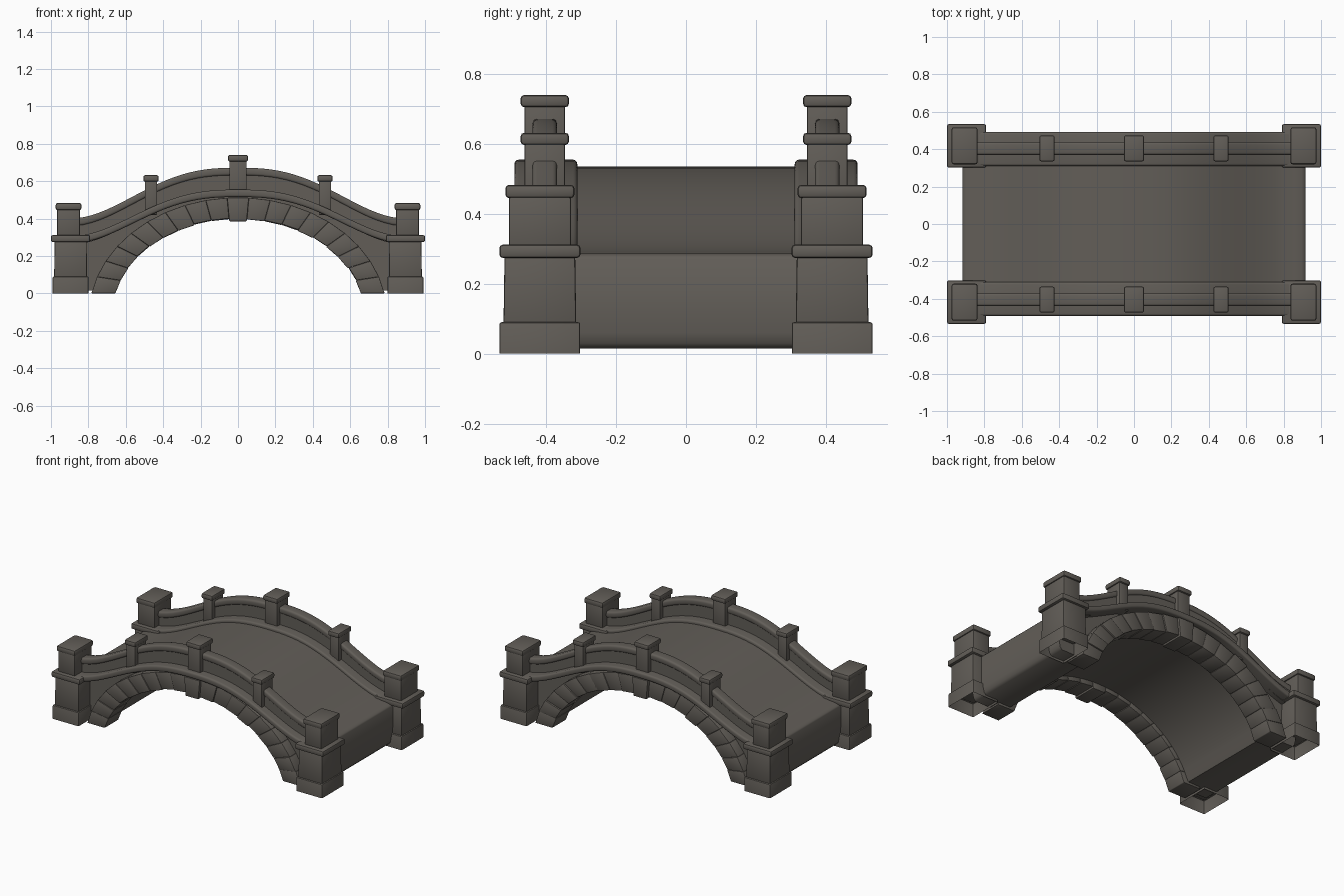
import bpy, bmesh, math, random

random.seed(4)
if "Cube" in bpy.data.objects:
    bpy.data.objects.remove(bpy.data.objects["Cube"], do_unlink=True)

stone = bpy.data.materials.new("dark_stone")
stone.use_nodes = True
COLOUR = (0.122, 0.111, 0.097, 1)
stone.diffuse_color = COLOUR
stone.node_tree.nodes["Principled BSDF"].inputs["Base Color"].default_value = COLOUR


def finish(bm, name, angle=35):
    bmesh.ops.recalc_face_normals(bm, faces=bm.faces)
    mesh = bpy.data.meshes.new(name)
    bm.to_mesh(mesh)
    bm.free()
    mesh.materials.append(stone)
    for p in mesh.polygons:
        p.use_smooth = True
    mesh.set_sharp_from_angle(angle=math.radians(angle))
    ob = bpy.data.objects.new(name, mesh)
    bpy.context.collection.objects.link(ob)


def hull_block(name, low, high, bevel, open_bottom=False):
    """Block between two four-cornered loops, with worn edges."""
    bm = bmesh.new()
    a = [bm.verts.new(p) for p in low]
    b = [bm.verts.new(p) for p in high]
    bottom = bm.faces.new(a)
    bm.faces.new(b)
    for i in range(4):
        j = (i + 1) % 4
        bm.faces.new((a[i], a[j], b[j], b[i]))
    edges = [e for e in bm.edges if not (open_bottom and e in bottom.edges[:])]
    if open_bottom:
        bm.faces.remove(bottom)
    bmesh.ops.recalc_face_normals(bm, faces=bm.faces)
    bmesh.ops.bevel(bm, geom=edges, offset=bevel, segments=2, profile=0.5, affect='EDGES')
    finish(bm, name)


def block(name, x, y, z0, z1, w, d, bevel=0.008, taper=1.0, open_bottom=False):
    def loop(z, s):
        return [(x + i * w * s / 2, y + j * d * s / 2, z)
                for i, j in ((-1, -1), (1, -1), (1, 1), (-1, 1))]
    hull_block(name, loop(z0, 1), loop(z1, taper), bevel, open_bottom)


def sweep(name, section, height, x_end, y, steps=40):
    """Run a (y, z) section along a humped line."""
    bm = bmesh.new()
    rings = []
    for i in range(steps + 1):
        x = -x_end + 2 * x_end * i / steps
        rings.append([bm.verts.new((x, y + dy, height(x) + dz)) for dy, dz in section])
    n = len(section)
    for r, s in zip(rings, rings[1:]):
        for k in range(n):
            bm.faces.new((r[k], r[(k + 1) % n], s[(k + 1) % n], s[k]))
    bm.faces.new(rings[0])
    bm.faces.new(rings[-1])
    finish(bm, name)


def rounded(w, h, r):
    """Rounded rectangle hanging below its top line."""
    pts = []
    for cy, cz, start in ((1, 0, 0), (-1, 0, 90), (-1, 1, 180), (1, 1, 270)):
        for k in range(4):
            a = math.radians(start + 30 * k)
            pts.append((cy * (w / 2 - r) + r * math.cos(a),
                        -r - cz * (h - 2 * r) + r * math.sin(a)))
    return pts


def hump(x):
    return (1 + math.cos(math.pi * min(abs(x) / 0.9, 1) ** 1.3)) / 2


def ledge_top(x):
    return 0.305 + 0.25 * hump(x)


def rail_top(x):
    return 0.40 + 0.272 * hump(x)


def arch(grow, t):
    """Point on the arch; grow 0 is the inner face, 1 the outer; t is -1 to 1."""
    a, b, c = 0.678 + 0.117 * grow, 0.52 + 0.11 * grow, -0.12
    end = math.pi / 2 - math.asin(-c / b)
    return a * math.sin(t * end), c + b * math.cos(t * end)


# Bridge body: humped deck, upright ends with softened corners, smooth vault below
half = [(x, ledge_top(x) - 0.02) for x in [0.8 * i / 18 for i in range(19)]]
half += [(0.86, 0.291), (0.895, 0.286), (0.911, 0.28), (0.917, 0.272),
         (0.917, 0.12), (0.914, 0.06), (0.907, 0.03), (0.893, 0.015)]
outline = [(-x, z) for x, z in reversed(half[1:])] + half
outline += [(x, max(z, 0.015)) for x, z in (arch(0.25, 1 - i / 18) for i in range(37))]
bm = bmesh.new()
front = [bm.verts.new((x, -0.4, z)) for x, z in outline]
back = [bm.verts.new((x, 0.4, z)) for x, z in outline]
for i in range(len(outline)):
    j = (i + 1) % len(outline)
    bm.faces.new((front[i], front[j], back[j], back[i]))
caps = [bm.faces.new(front), bm.faces.new(back)]
bmesh.ops.triangulate(bm, faces=caps)
finish(bm, "bridge_body", 50)

STONES = 19
for side, sy in (("front", -1), ("back", 1)):
    y = sy * 0.404
    # Parapet: ledge, wall and round-edged handrail
    sweep(side + "_ledge", rounded(0.18, 0.04, 0.012), ledge_top, 0.85, sy * 0.401)
    wall = [(-0.028, -0.015), (0.028, -0.015), (0.028, -0.14), (-0.028, -0.14)]
    sweep(side + "_parapet_wall", wall, rail_top, 0.87, y)
    sweep(side + "_handrail", rounded(0.069, 0.042, 0.013), rail_top, 0.87, y)

    # Arch stones, the middle one being the keystone
    for i in range(STONES):
        t0, t1 = (-1 + 2 * (i + k) / STONES for k in (0, 1))
        key = i == STONES // 2
        out = 0.485 if key else 0.467 + random.uniform(-0.006, 0.006)
        drop = -0.12 if key else random.uniform(-0.04, 0.03)
        pts = [arch(drop, t0), arch(drop, t1), arch(1.03, t1), arch(1.03, t0)]
        hull_block(side + ("_keystone" if key else "_arch_stone"),
                   [(x, sy * 0.32, max(z, 0)) for x, z in pts],
                   [(x, sy * out, max(z, 0)) for x, z in pts], 0.004)

    # Parapet posts
    for x, top, w in ((-0.465, 0.632, 0.066), (0, 0.74, 0.092), (0.465, 0.632, 0.066)):
        block(side + "_post", x, y, ledge_top(x) - 0.04, top - 0.02, w, 0.115, 0.005)
        block(side + "_post_cap", x, y, top - 0.035, top, w + 0.016, 0.138, 0.01)

    # End piers
    for sx in (-1, 1):
        x, py = sx * 0.895, sy * 0.418
        block(side + "_pier_base", x, py, 0, 0.09, 0.192, 0.231, 0.006, open_bottom=True)
        block(side + "_pier_shaft", x, py, 0.085, 0.29, 0.176, 0.208, 0.006, 0.97)
        block(side + "_pier_ledge", x, py, 0.274, 0.312, 0.21, 0.232, 0.01)
        block(side + "_pier_top", sx * 0.906, py, 0.305, 0.46, 0.122, 0.178, 0.006)
        block(side + "_pier_cap", sx * 0.906, py, 0.445, 0.483, 0.138, 0.198, 0.011)
